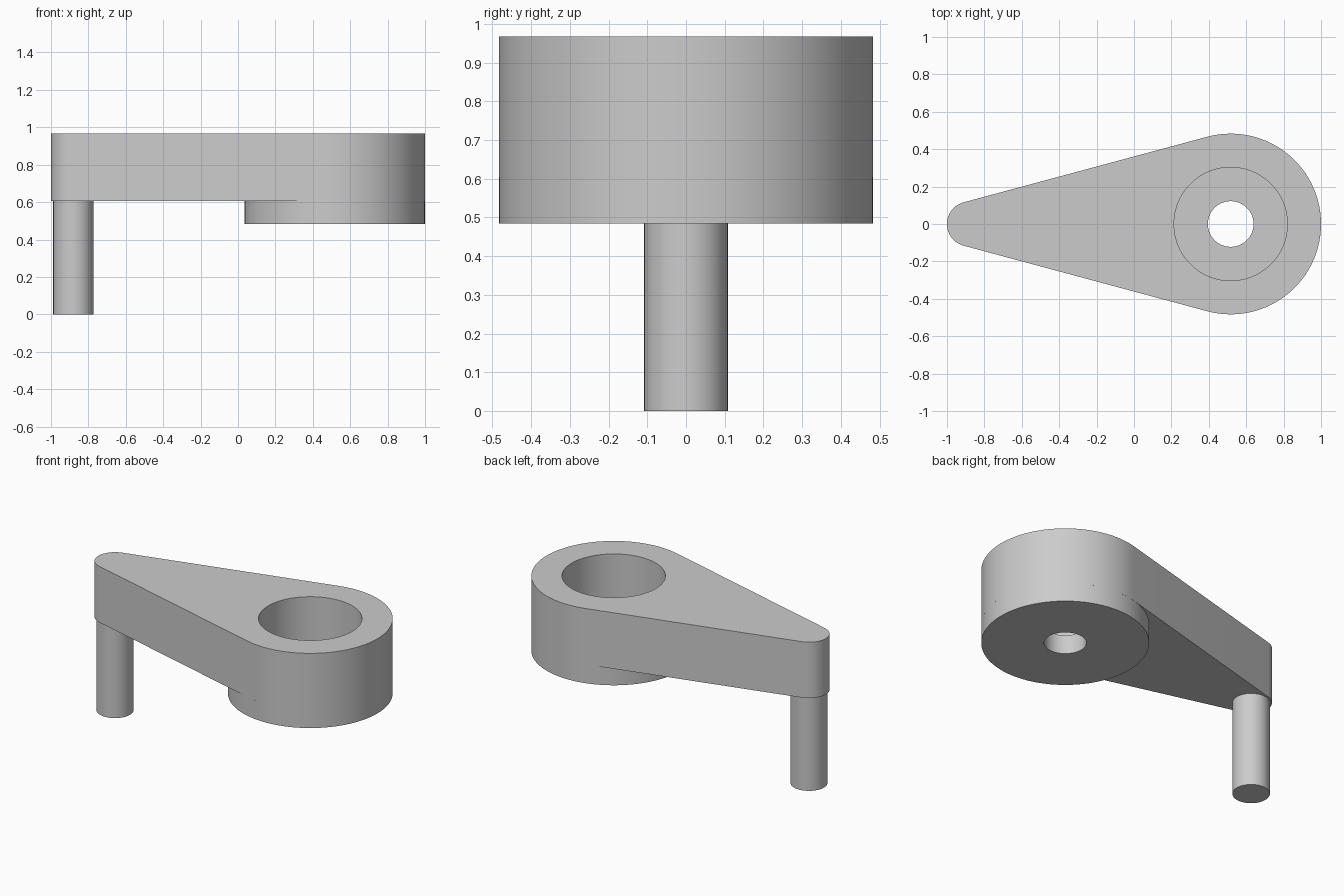
import bpy
import bmesh
import math

cube = bpy.data.objects.get("Cube")
if cube:
    bpy.data.objects.remove(cube, do_unlink=True)

# Main dimensions
HUB_R, TIP_R, PIN_R = 0.483, 0.12, 0.108
BORE_R, HOLE_R = 0.303, 0.122
HUB_X, TIP_X = 1 - HUB_R, -1 + TIP_R
HUB_Z, ARM_Z, TOP_Z = 0.484, 0.605, 0.967

grey = bpy.data.materials.new("plain grey")
grey.use_nodes = True
grey.diffuse_color = (0.6, 0.6, 0.6, 1)
grey.node_tree.nodes["Principled BSDF"].inputs["Base Color"].default_value = grey.diffuse_color


def arc(cx, r, start, end, steps):
    """Points along an arc centred on the x axis."""
    angles = [start + (end - start) * i / steps for i in range(steps + 1)]
    return [(cx + r * math.cos(a), r * math.sin(a)) for a in angles]


def circle(cx, r, steps=96):
    return arc(cx, r, 0, math.tau, steps)[:-1]


def prism(name, loops, z0, z1):
    """Extrude an outline, with optional hole loops, from z0 to z1."""
    bm = bmesh.new()
    edges = []
    for loop in loops:
        verts = [bm.verts.new((x, y, z0)) for x, y in loop]
        edges += [bm.edges.new((v, verts[i - 1])) for i, v in enumerate(verts)]
    if len(loops) == 1:
        bm.faces.new(verts)
    else:
        bmesh.ops.triangle_fill(bm, edges=edges, use_beauty=True)
    base = bm.faces[:]
    result = bmesh.ops.extrude_face_region(bm, geom=base, use_keep_orig=True)
    top = [g for g in result["geom"] if isinstance(g, bmesh.types.BMVert)]
    bmesh.ops.translate(bm, verts=top, vec=(0, 0, z1 - z0))
    bmesh.ops.recalc_face_normals(bm, faces=bm.faces[:])
    mesh = bpy.data.meshes.new(name)
    bm.to_mesh(mesh)
    bm.free()
    mesh.materials.append(grey)
    obj = bpy.data.objects.new(name, mesh)
    bpy.context.collection.objects.link(obj)
    bpy.ops.object.select_all(action="DESELECT")
    obj.select_set(True)
    bpy.context.view_layer.objects.active = obj
    bpy.ops.object.shade_smooth_by_angle(angle=math.radians(30))
    return obj


# Tapered arm: two arcs joined by their common tangents, with a wide bore
tangent = math.acos((TIP_R - HUB_R) / (HUB_X - TIP_X))
outline = arc(HUB_X, HUB_R, -tangent, tangent, 72)
outline += arc(TIP_X, TIP_R, tangent, math.tau - tangent, 36)
prism("crank_arm", [outline, circle(HUB_X, BORE_R)], ARM_Z, TOP_Z)

# Round hub floor with a narrow through hole
prism("hub_floor", [circle(HUB_X, HUB_R), circle(HUB_X, HOLE_R)], HUB_Z, ARM_Z)

# Handle pin under the narrow end
prism("handle_pin", [circle(TIP_X, PIN_R, 64)], 0, ARM_Z)
